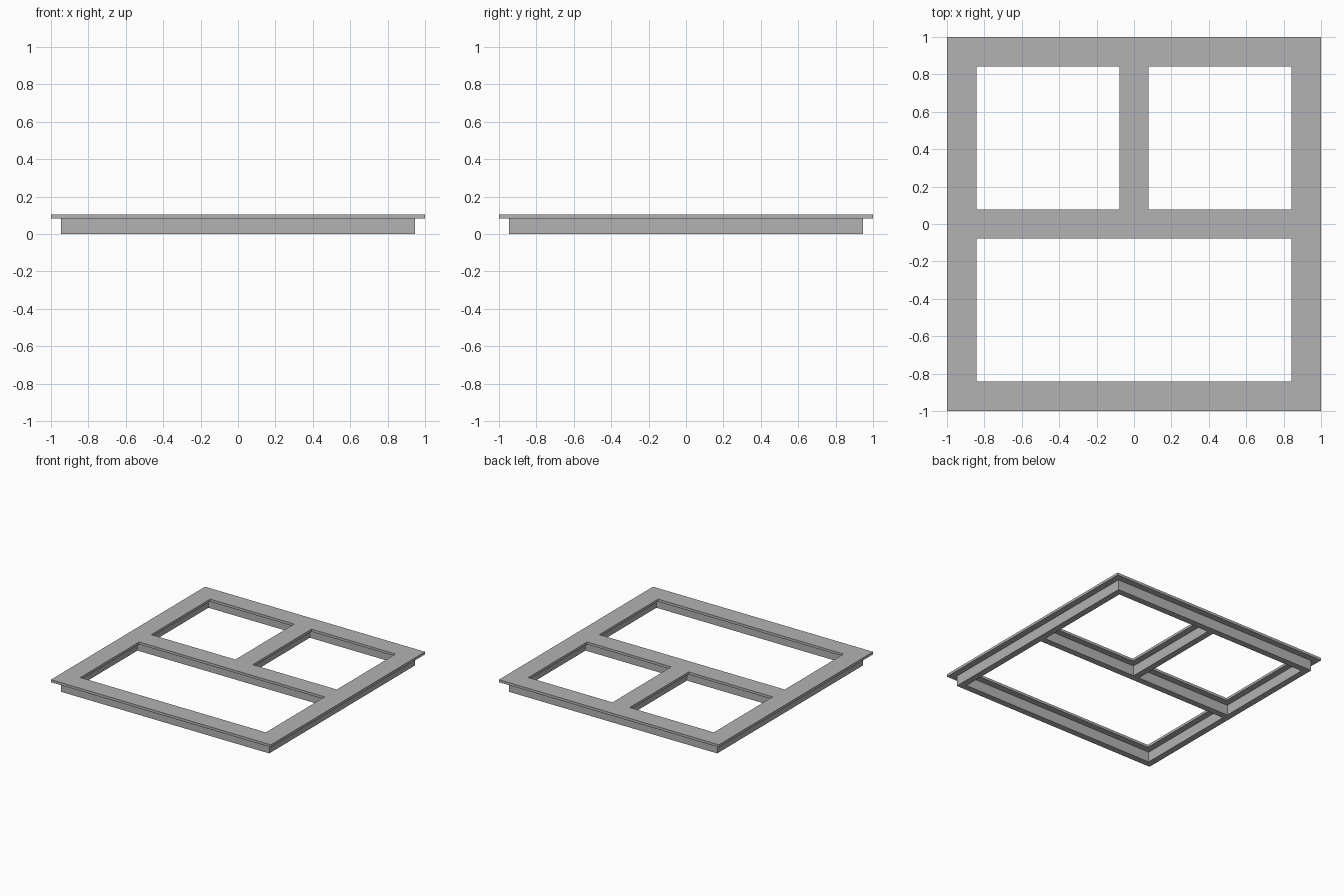
import bpy
import bmesh

cube = bpy.data.objects.get("Cube")
if cube:
    bpy.data.objects.remove(cube, do_unlink=True)

# Single grey finish
grey = bpy.data.materials.new("matte_grey")
grey.use_nodes = True
colour = (0.45, 0.45, 0.45, 1)
grey.diffuse_color = colour
grey.node_tree.nodes["Principled BSDF"].inputs["Base Color"].default_value = colour

FLANGE = 0.157          # width of the flat top bars
WEB = FLANGE / 3        # thickness of the ribs under them
AXIS = 1 - FLANGE / 2   # centre line of the outer bars


def is_opening(col, row):
    """Two square openings at the back, one wide opening at the front."""
    return (row == 3 and col in (1, 3)) or (row == 1 and 0 < col < 4)


def frame_layer(name, width, bottom, top):
    """Extruded window-like frame whose bars share the same centre lines."""
    cuts = [c + side * width / 2 for c in (-AXIS, 0, AXIS) for side in (-1, 1)]
    bm = bmesh.new()
    grid = [[bm.verts.new((x, y, bottom)) for x in cuts] for y in cuts]
    for row in range(5):
        for col in range(5):
            if not is_opening(col, row):
                bm.faces.new((grid[row][col], grid[row][col + 1],
                              grid[row + 1][col + 1], grid[row + 1][col]))
    # Raise the flat layout into a solid
    result = bmesh.ops.extrude_face_region(bm, geom=bm.faces[:],
                                           use_keep_orig=True)
    raised = [g for g in result["geom"] if isinstance(g, bmesh.types.BMVert)]
    bmesh.ops.translate(bm, verts=raised, vec=(0, 0, top - bottom))
    bmesh.ops.recalc_face_normals(bm, faces=bm.faces[:])

    mesh = bpy.data.meshes.new(name)
    bm.to_mesh(mesh)
    bm.free()
    mesh.materials.append(grey)
    obj = bpy.data.objects.new(name, mesh)
    bpy.context.collection.objects.link(obj)
    return obj


# Wide flat flange on top, narrow ribs below sunk slightly into it
frame_layer("top_flange", FLANGE, 0.084, 0.105)
frame_layer("lower_ribs", WEB, 0, 0.09)
